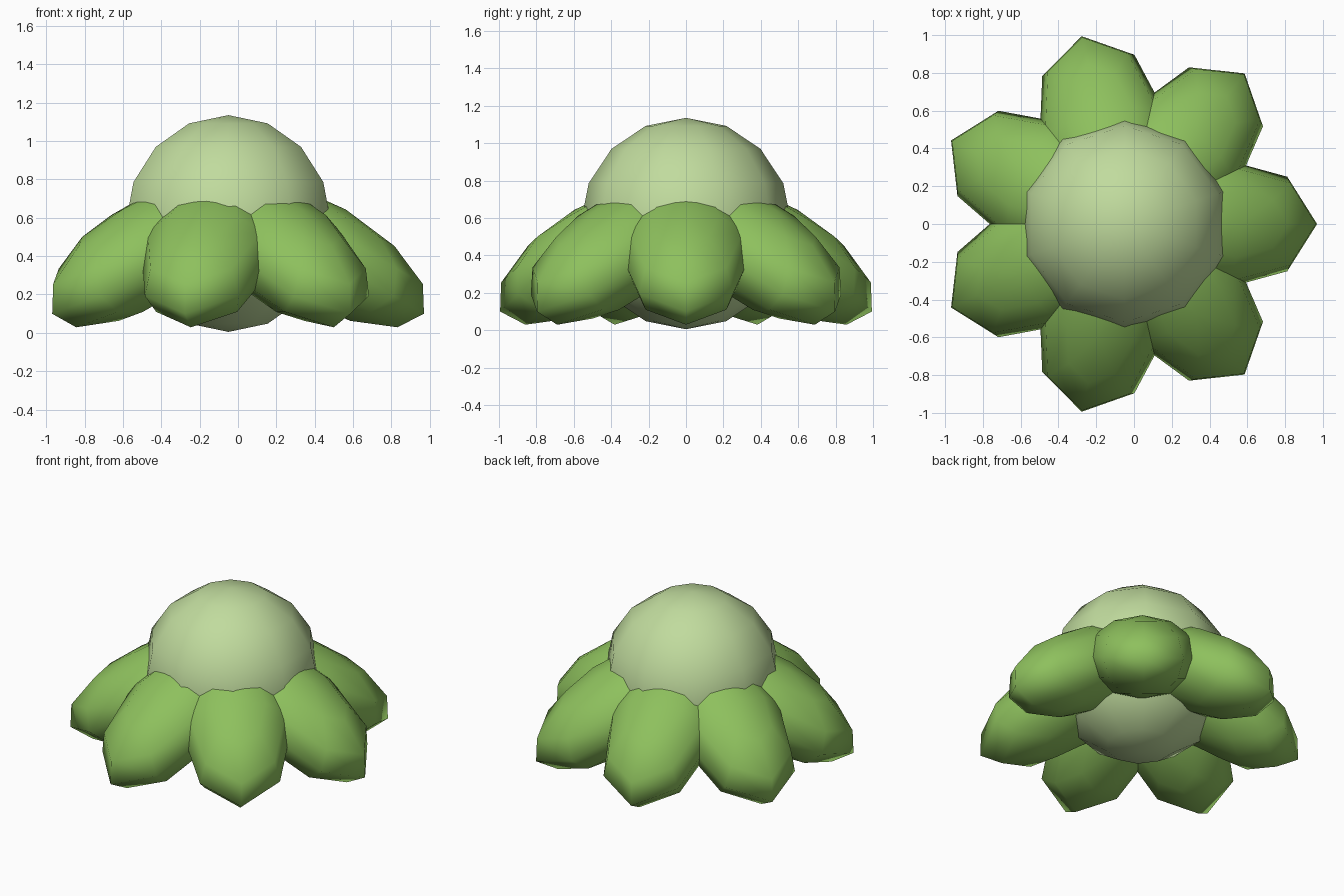
import bpy, bmesh
from math import cos, sin, pi
from mathutils import Matrix, Vector

if "Cube" in bpy.data.objects:
    bpy.data.objects.remove(bpy.data.objects["Cube"])

CX = -0.05      # axis of the plant
PETALS = 7


def material(name, rgb):
    m = bpy.data.materials.new(name)
    m.diffuse_color = (*rgb, 1)
    m.use_nodes = True
    m.node_tree.nodes["Principled BSDF"].inputs["Base Color"].default_value = m.diffuse_color
    return m


def ball(name, segments, rings, matrix, mat):
    """Smooth low-poly ellipsoid: unit UV sphere shaped by a matrix."""
    bm = bmesh.new()
    bmesh.ops.create_uvsphere(bm, u_segments=segments, v_segments=rings, radius=1)
    bm.transform(matrix)
    for f in bm.faces:
        f.smooth = True
    me = bpy.data.meshes.new(name)
    bm.to_mesh(me)
    bm.free()
    me.materials.append(mat)
    ob = bpy.data.objects.new(name, me)
    bpy.context.collection.objects.link(ob)
    return ob


pale = material("pale_green", (0.53, 0.71, 0.34))
leaf = material("leaf_green", (0.27, 0.53, 0.11))

# Round centre body
ball("centre_ball", 10, 8,
     Matrix.Translation((CX, 0, 0.57)) @ Matrix.Diagonal((0.563, 0.563, 0.565, 1)), pale)

# Ring of drooping petals
shape = (Matrix.Translation((0.48, 0, 0.417)) @ Matrix.Rotation(0.532, 4, 'Y')
         @ Matrix.Diagonal((0.626, 0.354, 0.262, 1)))
for i in range(PETALS):
    turn = Matrix.Translation((CX, 0, 0)) @ Matrix.Rotation(2 * pi * i / PETALS, 4, 'Z')
    ball(f"petal_{i + 1}", 8, 6, turn @ shape, leaf)
